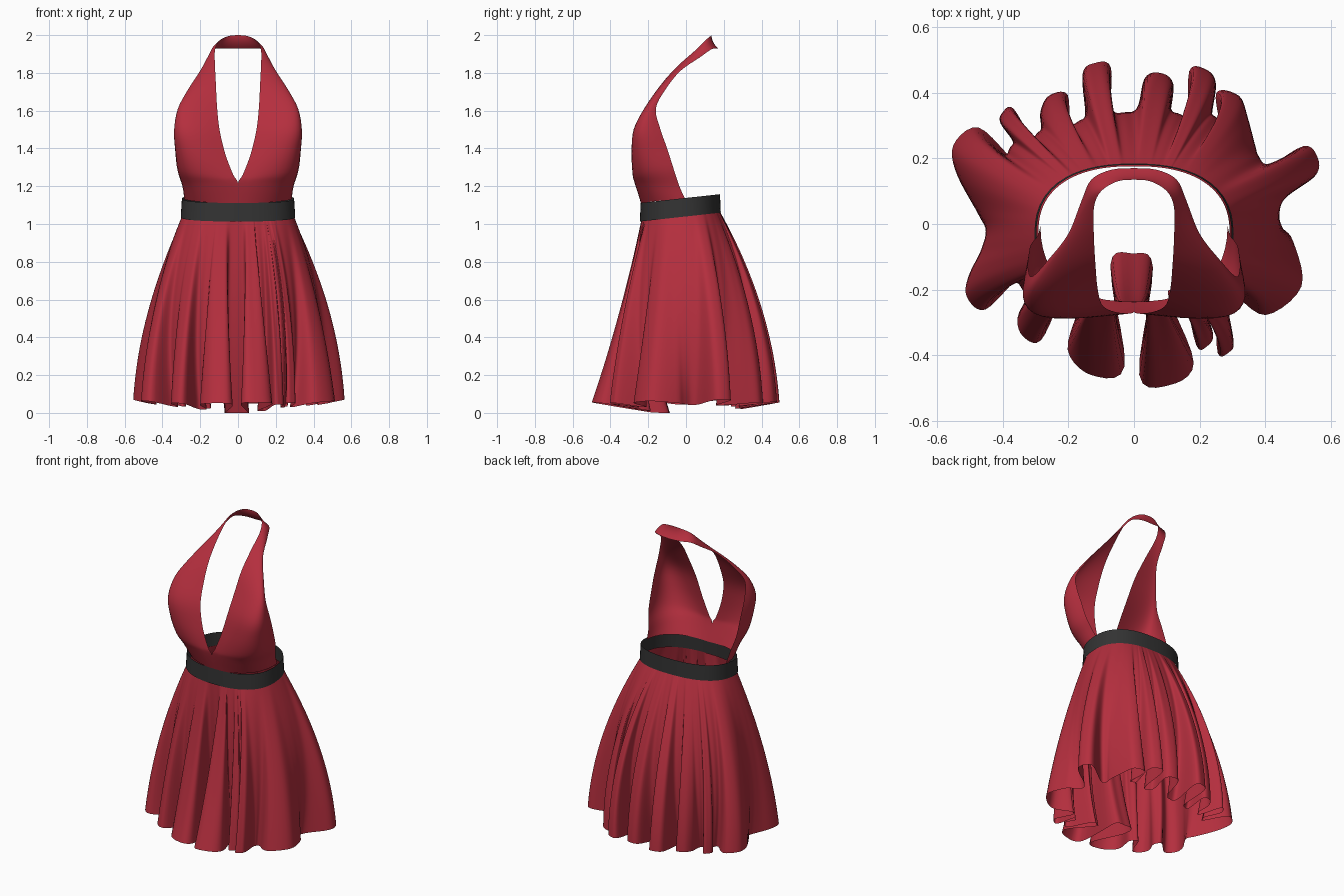
import bpy
import math
from mathutils import Vector

cube = bpy.data.objects.get("Cube")
if cube:
    bpy.data.objects.remove(cube, do_unlink=True)


def make_material(name, colour):
    material = bpy.data.materials.new(name)
    material.use_nodes = True
    material.diffuse_color = colour
    material.node_tree.nodes["Principled BSDF"].inputs["Base Color"].default_value = colour
    return material


red_cloth = make_material("red cloth", (0.46, 0.028, 0.048, 1))
dark_cloth = make_material("dark belt cloth", (0.033, 0.033, 0.033, 1))


def spline(points, steps, closed):
    """Sample a smooth curve that passes through all the points."""
    count = len(points)

    def pick(i):
        return points[i % count] if closed else points[min(max(i, 0), count - 1)]

    samples = []
    for i in range(count if closed else count - 1):
        a, b, c, d = (pick(i + k) for k in (-1, 0, 1, 2))
        for step in range(steps):
            t = step / steps
            samples.append(b + (c - a) * (t / 2)
                           + (2 * a - 5 * b + 4 * c - d) * (t * t / 2)
                           + (3 * b - a - 3 * c + d) * (t ** 3 / 2))
    if not closed:
        samples.append(points[-1])
    return samples


def sheet(name, rows, closed, material):
    """Join rows of points into one smooth cloth surface."""
    width = len(rows[0])
    faces = []
    for r in range(len(rows) - 1):
        for c in range(width if closed else width - 1):
            n = (c + 1) % width
            faces.append((r * width + c, r * width + n,
                          (r + 1) * width + n, (r + 1) * width + c))
    mesh = bpy.data.meshes.new(name)
    mesh.from_pydata([p for row in rows for p in row], [], faces)
    mesh.materials.append(material)
    mesh.shade_smooth()
    obj = bpy.data.objects.new(name, mesh)
    bpy.context.collection.objects.link(obj)
    return obj


def waist(angle, scale, height):
    """Point on the tilted, slightly squared waist ring."""
    c, s = math.cos(angle), math.sin(angle)
    power = 2.4
    radius = scale * (abs(c / 0.297) ** power + abs(s / 0.21) ** power) ** (-1 / power)
    y = radius * s - 0.03
    return Vector((radius * c, y, 1.09 + 0.11 * y + height))


# Belt: an open tilted band
SEGMENTS = 64
belt_rows = [[waist(math.tau * i / SEGMENTS, scale, height) for i in range(SEGMENTS)]
             for scale, height in ((1.02, -0.05), (1.01, 0), (1.0, 0.048))]
sheet("belt", belt_rows, True, dark_cloth)

# Skirt hem: valleys and outward folds alternate, each as x, y, half width
hem_folds = [
    (-.005, -.09, .065), (.11, -.49, .085), (.12, -.2, .025), (.225, -.37, .03),
    (.23, -.26, .015), (.29, -.39, .03), (.28, -.22, .02), (.51, -.19, .12),
    (.42, .03, .04), (.56, .2, .05), (.36, .18, .03), (.32, .39, .06),
    (.24, .29, .02), (.22, .47, .045), (.13, .29, .03), (.08, .46, .045),
    (-.03, .29, .04), (-.12, .49, .045), (-.16, .27, .03), (-.26, .39, .05),
    (-.28, .25, .02), (-.4, .34, .03), (-.35, .21, .02), (-.55, .24, .08),
    (-.43, -.03, .05), (-.51, -.22, .06), (-.32, -.18, .03), (-.34, -.34, .05),
    (-.18, -.22, .03), (-.13, -.46, .09),
]
hem_points = []
for index, (x, y, half) in enumerate(hem_folds):
    tip = Vector((x, y, 0))
    out = tip.normalized()
    along = Vector((-out.y, out.x, 0)) * half
    back = out * half * (-0.6 if index % 2 else 0.6)
    hem_points += [tip - along + back, tip, tip + along + back]

STEPS = 5
hem = spline(hem_points, STEPS, True)
for point in hem:
    point.z = max(0, 0.17 * point.length - 0.03)

# Each hem point hangs from the waist by way of a gentler fold at half height
reach = STEPS * 4
tops, middles = [], []
for i, low in enumerate(hem):
    centre = sum((hem[(i + k) % len(hem)] for k in range(-reach, reach + 1)), Vector())
    centre /= 2 * reach + 1
    tops.append(waist(math.atan2(centre.y + 0.03, centre.x), 0.98, -0.035))
    middles.append(centre.lerp(low, 0.45) * 0.94)

LEVELS = 24
skirt_rows = []
for level in range(LEVELS + 1):
    t = level / LEVELS
    row = []
    for top, middle, low in zip(tops, middles, hem):
        p = (top * (2 * (t - 0.5) * (t - 1)) + middle * (4 * t * (1 - t))
             + low * (2 * t * (t - 0.5)))
        p.z = top.z + (low.z - top.z) * t
        row.append(p)
    skirt_rows.append(row)
sheet("skirt", skirt_rows, True, red_cloth)

# Halter top, left half: neckline point, outer edge point, forward fullness
halter_rows = [
    ((0, -.237, 1.105), (.285, -.005, 1.133), 0),
    ((0, -.268, 1.215), (.293, -.035, 1.2), .03),
    ((.025, -.272, 1.26), (.315, -.065, 1.29), .06),
    ((.067, -.265, 1.37), (.32, -.1, 1.4), .09),
    ((.098, -.245, 1.5), (.322, -.135, 1.5), .1),
    ((.111, -.195, 1.62), (.31, -.16, 1.61), .06),
    ((.117, -.13, 1.74), (.262, -.11, 1.71), .02),
    ((.122, -.04, 1.84), (.2, -.03, 1.81), 0),
    ((.122, .05, 1.92), (.16, .07, 1.88), 0),
    ((.1, .1, 1.97), (.13, .135, 1.925), 0),
    ((.05, .13, 1.995), (.07, .165, 1.93), 0),
    ((0, .135, 2), (0, .17, 1.928), 0),
]
inner = spline([Vector(row[0]) for row in halter_rows], 4, False)
outer = spline([Vector(row[1]) for row in halter_rows], 4, False)
fullness = spline([Vector((row[2], 0, 0)) for row in halter_rows], 4, False)

ACROSS = 12
panel_rows = []
for a, b, full in zip(inner, outer, fullness):
    a.x = max(0, a.x)
    corner = Vector((b.x + full.x * 0.8, a.y - full.x, (a.z + b.z) / 2))
    panel_rows.append([a.lerp(corner, k / ACROSS).lerp(corner.lerp(b, k / ACROSS), k / ACROSS)
                       for k in range(ACROSS + 1)])
halter = sheet("halter_top", panel_rows, False, red_cloth)
mirror = halter.modifiers.new("mirror", "MIRROR")
mirror.use_clip = True
mirror.merge_threshold = 0.002
